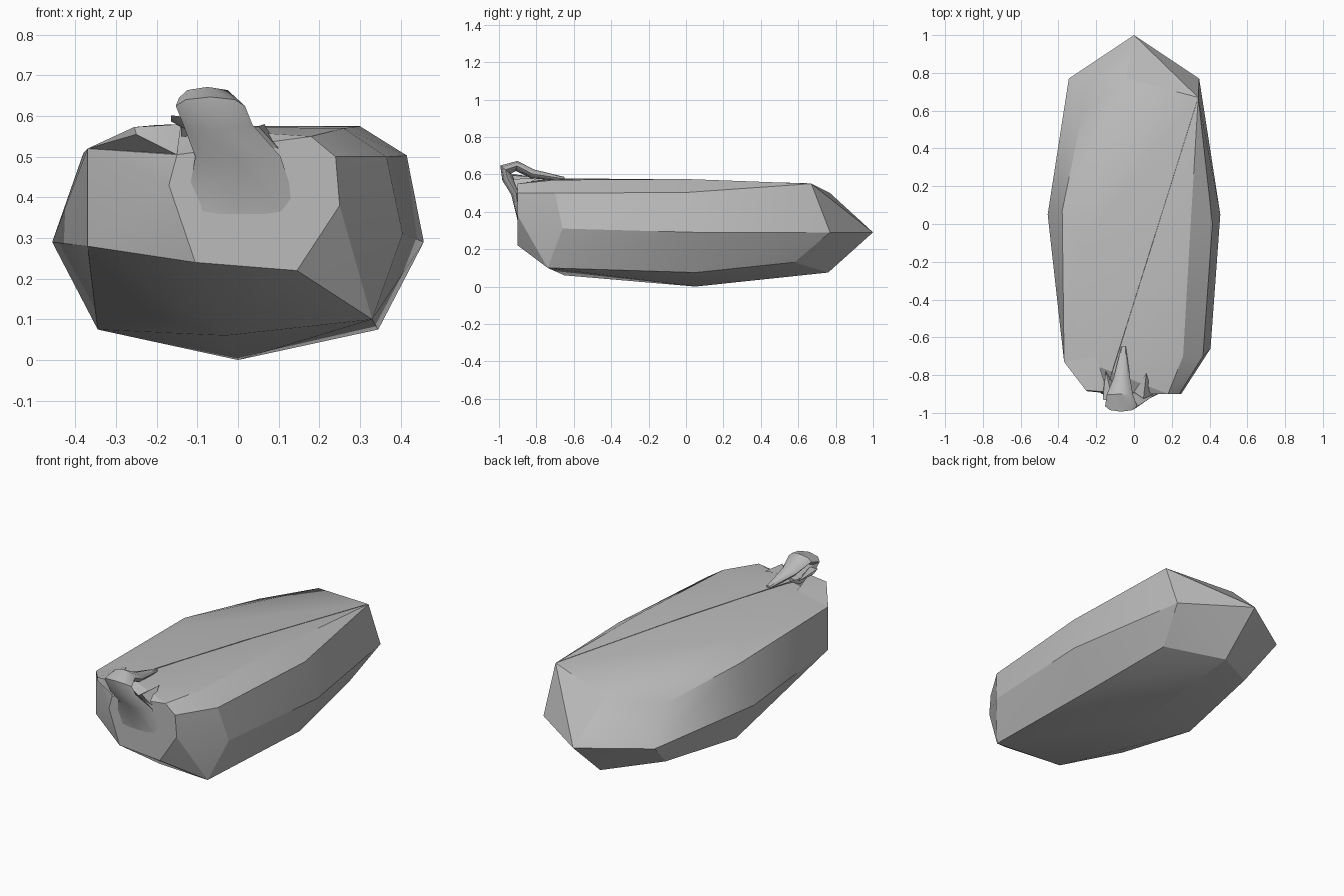
import bpy
import bmesh
import math
from mathutils import Vector

default_cube = bpy.data.objects.get("Cube")
if default_cube:
    bpy.data.objects.remove(default_cube, do_unlink=True)


def make_material(name, colour):
    material = bpy.data.materials.new(name)
    material.use_nodes = True
    material.diffuse_color = colour
    for node in material.node_tree.nodes:
        if node.type == 'BSDF_PRINCIPLED':
            node.inputs["Base Color"].default_value = colour
            node.inputs["Roughness"].default_value = 0.8
    return material


cloth = make_material("grey cloth", (0.5, 0.5, 0.5, 1))


def finish(bm, name, angle):
    """Turn a bmesh into a shaded object with outward normals."""
    bmesh.ops.recalc_face_normals(bm, faces=bm.faces[:])
    mesh = bpy.data.meshes.new(name)
    bm.to_mesh(mesh)
    bm.free()
    mesh.materials.append(cloth)
    obj = bpy.data.objects.new(name, mesh)
    bpy.context.scene.collection.objects.link(obj)
    bpy.ops.object.select_all(action='DESELECT')
    bpy.context.view_layer.objects.active = obj
    obj.select_set(True)
    bpy.ops.object.shade_smooth_by_angle(angle=math.radians(angle))
    obj.select_set(False)


def hull(name, points, angle=22):
    """Stretch a tight faceted skin over a few corner points."""
    bm = bmesh.new()
    for point in points:
        bm.verts.new(point)
    bmesh.ops.convex_hull(bm, input=bm.verts[:])
    spare = [v for v in bm.verts if not v.link_faces]
    bmesh.ops.delete(bm, geom=spare, context='VERTS')
    finish(bm, name, angle)


def both_sides(points):
    return points + [(-x, y, z) for x, y, z in points]


def loft(name, stations, sides):
    """Skin flattened rings set square to a path; each station is
    (centre, half width along x, half thickness)."""
    bm = bmesh.new()
    rings = []
    for i, (centre, width, thickness) in enumerate(stations):
        before = Vector(stations[max(i - 1, 0)][0])
        after = Vector(stations[min(i + 1, len(stations) - 1)][0])
        along = after - before
        normal = Vector((0, -along.z, along.y)).normalized()
        ring = []
        for k in range(sides):
            turn = math.tau * k / sides
            offset = normal * thickness * math.sin(turn)
            offset.x += width * math.cos(turn)
            ring.append(bm.verts.new(Vector(centre) + offset))
        rings.append(ring)
    for low, high in zip(rings, rings[1:]):
        for k in range(sides):
            n = (k + 1) % sides
            bm.faces.new((low[k], low[n], high[n], high[k]))
    bm.faces.new(rings[0])
    bm.faces.new(rings[-1])
    finish(bm, name, 40)


# Sack body: belly, chines and rear corners shared by both sides
belly = both_sides([
    (0.457, 0.05, 0.29),
    (0.345, 0.05, 0.075),
    (0.28, 0.58, 0.13),
    (0.345, 0.77, 0.29),
])
# Keel line and tail
keel = [
    (0, 0.05, 0), (-0.03, -0.65, 0.06), (0, 0.76, 0.075),
    (0, 1, 0.29), (-0.04, 0.77, 0.5),
]
# Left side, fuller at the front and rear
left_side = [
    (0.3, 0, 0.575), (0.415, 0, 0.503), (0.34, 0.67, 0.55),
    (0.405, -0.66, 0.31), (0.33, -0.74, 0.1), (0.365, -0.7, 0.5),
    (0.26, -0.7, 0.57),
]
# Right side, lower and sloping down to the rear
right_side = [
    (-0.27, -0.1, 0.56), (-0.38, 0.07, 0.51), (-0.275, 0.58, 0.45),
    (-0.37, -0.73, 0.28), (-0.37, -0.73, 0.52), (-0.27, -0.42, 0.125),
    (-0.2, -0.75, 0.575),
]
# Flat front end where the cloth is gathered
front_end = [
    (0.145, -0.9, 0.22), (-0.105, -0.9, 0.24), (0.235, -0.87, 0.275),
    (0.25, -0.9, 0.38), (0.24, -0.9, 0.5), (0.18, -0.9, 0.55),
    (-0.17, -0.9, 0.43), (-0.15, -0.9, 0.505),
]
hull("sack_body", belly + keel + left_side + right_side + front_end)

# Lip of cloth jutting over the front right corner
hull("right_shoulder_lip", [
    (-0.37, -0.73, 0.52), (-0.25, -0.885, 0.555), (-0.15, -0.895, 0.505),
    (-0.255, -0.88, 0.573), (-0.14, -0.89, 0.58), (-0.2, -0.7, 0.578),
])

# Gathered neck, rising from the front end and folded back over the top
loft("folded_neck", [
    ((0.01, -0.89, 0.36), 0.14, 0.012),
    ((0, -0.908, 0.5), 0.105, 0.028),
    ((-0.05, -0.955, 0.58), 0.085, 0.03),
    ((-0.068, -0.965, 0.625), 0.085, 0.036),
    ((-0.075, -0.905, 0.645), 0.07, 0.027),
    ((-0.065, -0.82, 0.602), 0.045, 0.025),
    ((-0.055, -0.65, 0.576), 0.012, 0.01),
], sides=8)

# Pleats on either side of the neck
hull("left_pleat", [
    (0.05, -0.925, 0.575), (0.1, -0.905, 0.52),
    (0.065, -0.79, 0.58), (0, -0.89, 0.54),
])
hull("right_pleat", [
    (-0.165, -0.9, 0.587), (-0.165, -0.93, 0.602), (-0.11, -0.94, 0.595),
    (-0.15, -0.78, 0.583), (-0.08, -0.89, 0.54),
])

# Lapped seam running diagonally across the top
start, end = Vector((-0.14, -0.86, 0.58)), Vector((0.337, 0.66, 0.552))
middle = start.lerp(end, 0.5) + Vector((0, 0, 0.008))
across = Vector((0.008, 0, 0))
down = Vector((0, 0, 0.03))
hull("lapped_seam", [start, end, middle, middle + across - down,
                     middle - across - down, start - down, end - down])
